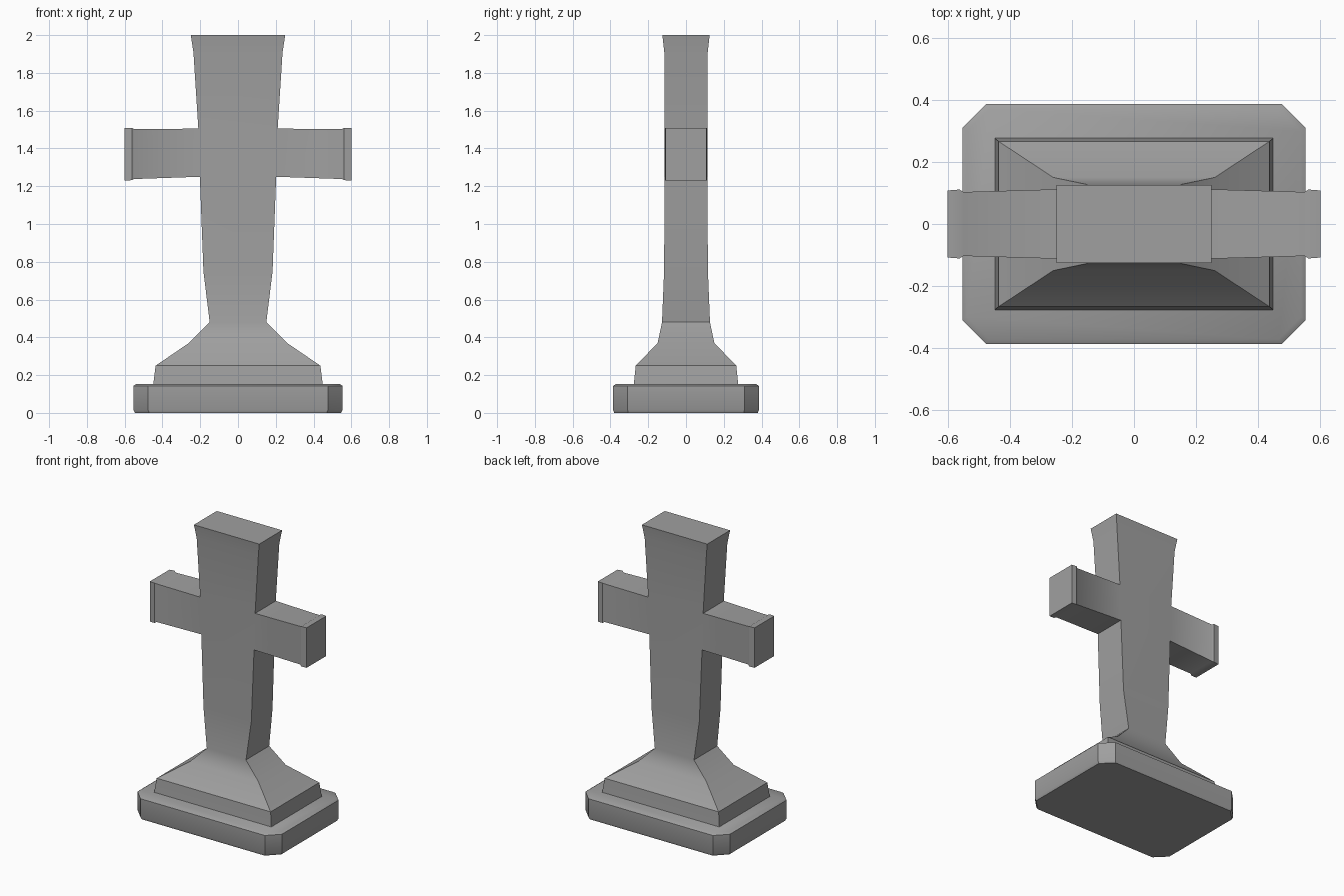
import bpy, bmesh

if "Cube" in bpy.data.objects:
    bpy.data.objects.remove(bpy.data.objects["Cube"])

stone = bpy.data.materials.new("grey stone")
stone.diffuse_color = (0.35, 0.35, 0.35, 1)
stone.use_nodes = True
stone.node_tree.nodes["Principled BSDF"].inputs["Base Color"].default_value = stone.diffuse_color


def loft(bm, rings):
    """Skin a list of closed point rings and cap both ends; returns the side faces per level."""
    loops = [[bm.verts.new(p) for p in ring] for ring in rings]
    levels = []
    for a, b in zip(loops, loops[1:]):
        n = len(a)
        levels.append([bm.faces.new((a[i], a[(i + 1) % n], b[(i + 1) % n], b[i])) for i in range(n)])
    bm.faces.new(loops[0][::-1])
    bm.faces.new(loops[-1])
    return levels


def finish(bm, name):
    bmesh.ops.recalc_face_normals(bm, faces=bm.faces)
    me = bpy.data.meshes.new(name)
    bm.to_mesh(me)
    bm.free()
    me.materials.append(stone)
    ob = bpy.data.objects.new(name, me)
    bpy.context.collection.objects.link(ob)
    bpy.ops.object.select_all(action='DESELECT')
    ob.select_set(True)
    bpy.context.view_layer.objects.active = ob
    bpy.ops.object.shade_smooth_by_angle(angle=0.66)


def rect(x, y, z):
    return [(-x, -y, z), (x, -y, z), (x, y, z), (-x, y, z)]


def octagon(x, y, c, z):
    return [(-x + c, -y, z), (x - c, -y, z), (x, -y + c, z), (x, y - c, z),
            (x - c, y, z), (-x + c, y, z), (-x, y - c, z), (-x, -y + c, z)]


# Base slab with clipped corners and a softened top edge
bm = bmesh.new()
loft(bm, [octagon(0.545, 0.38, 0.075, 0.0), octagon(0.553, 0.386, 0.077, 0.015),
          octagon(0.553, 0.386, 0.077, 0.143), octagon(0.538, 0.371, 0.072, 0.153)])
finish(bm, "base_slab")

# Plinth, sloped foot and flaring shaft as one skin
profile = [(0.45, 0.278, 0.14), (0.447, 0.275, 0.165), (0.436, 0.266, 0.25),
           (0.26, 0.15, 0.37), (0.15, 0.127, 0.48), (0.183, 0.116, 0.75),
           (0.202, 0.113, 1.25), (0.21, 0.113, 1.505), (0.236, 0.115, 1.91),
           (0.25, 0.125, 2.0)]
bm = bmesh.new()
levels = loft(bm, [rect(*p) for p in profile])

# Arms drawn out of the shaft sides: (x, half depth, bottom z, top z)
arm = [(0.55, 0.103, 1.238, 1.502), (0.562, 0.111, 1.232, 1.508), (0.6, 0.108, 1.23, 1.507)]
for side, face in ((1, levels[6][1]), (-1, levels[6][3])):
    for x, d, z0, z1 in arm:
        face = bmesh.ops.extrude_discrete_faces(bm, faces=[face])["faces"][0]
        for v in face.verts:
            v.co = (side * x, d if v.co.y > 0 else -d, z1 if v.co.z > 1.38 else z0)
finish(bm, "cross_and_plinth")
